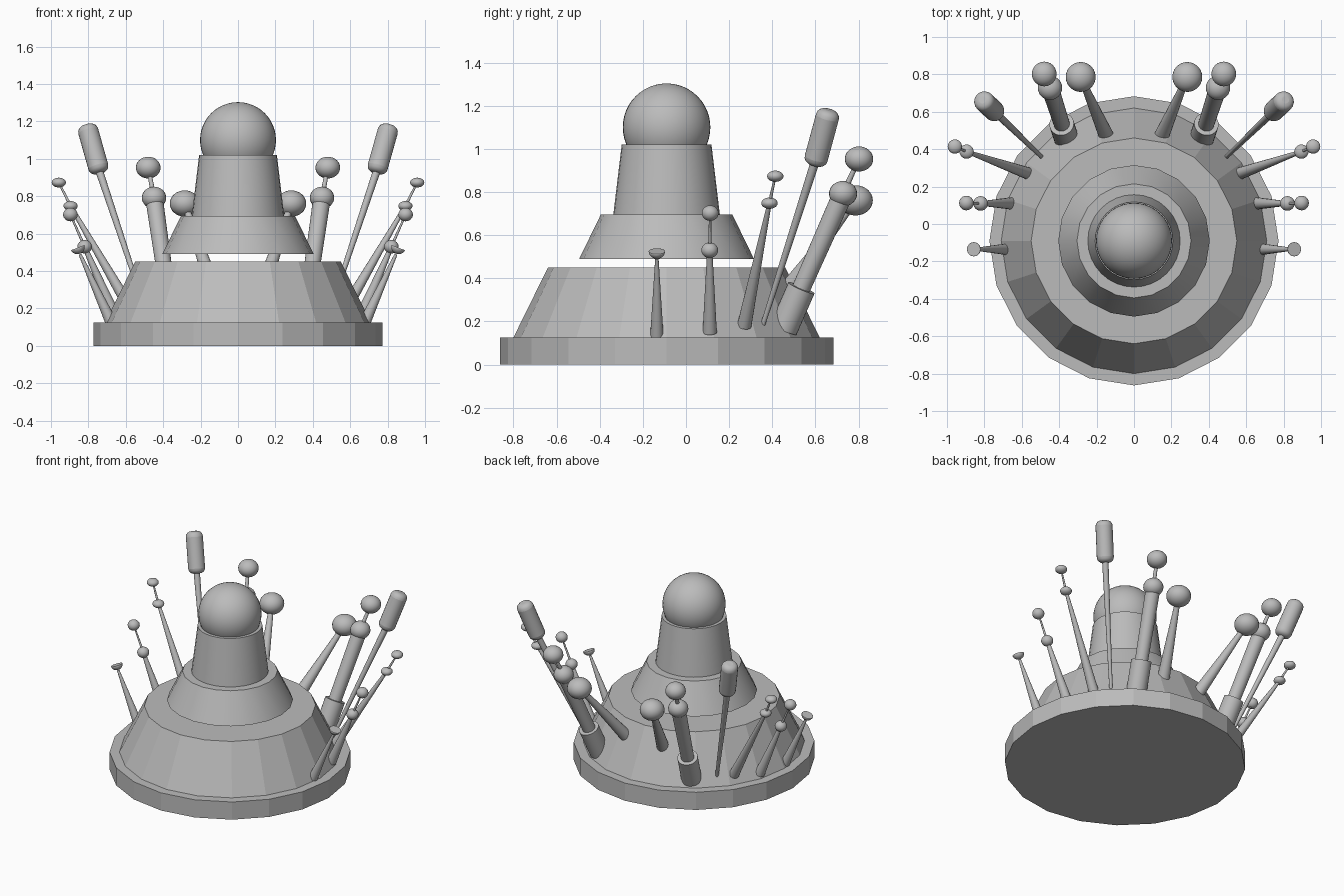
import bpy
import math
from mathutils import Vector

if "Cube" in bpy.data.objects:
    bpy.data.objects.remove(bpy.data.objects["Cube"], do_unlink=True)

grey = bpy.data.materials.new("plain_grey")
grey.use_nodes = True
COLOUR = (0.5, 0.5, 0.5, 1)
grey.diffuse_color = COLOUR
grey.node_tree.nodes["Principled BSDF"].inputs["Base Color"].default_value = COLOUR

AXIS_Y = -0.09


def finish(name, smooth=True):
    obj = bpy.context.object
    obj.name = name
    obj.data.materials.append(grey)
    if smooth:
        bpy.ops.object.shade_smooth_by_angle(angle=math.radians(35))
    return obj


def tier(name, r1, r2, z1, z2, sides, smooth=True):
    """Upright frustum on the body axis."""
    bpy.ops.mesh.primitive_cone_add(vertices=sides, radius1=r1, radius2=r2, depth=z2 - z1,
                                    location=(0, AXIS_Y, (z1 + z2) / 2))
    return finish(name, smooth)


def rod(name, start, end, r1, r2, sides=16):
    """Tapered rod between two points."""
    a, b = Vector(start), Vector(end)
    d = b - a
    bpy.ops.mesh.primitive_cone_add(vertices=sides, radius1=r1, radius2=r2, depth=d.length,
                                    location=(a + b) / 2,
                                    rotation=d.to_track_quat('Z', 'Y').to_euler())
    return finish(name)


def ball(name, centre, r, height=None):
    """Ball, optionally flattened to a given half height."""
    bpy.ops.mesh.primitive_uv_sphere_add(segments=24, ring_count=16, radius=r, location=centre)
    obj = finish(name)
    for v in obj.data.vertices:
        v.co.z *= (height or r) / r
    return obj


def cup(name, centre, direction, r):
    """Half ball with its flat face along the direction."""
    obj = ball(name, centre, r, r * 0.9)
    for v in obj.data.vertices:
        v.co.z = min(v.co.z, 0)
    obj.rotation_euler = Vector(direction).to_track_quat('Z', 'Y').to_euler()


# Stepped body
tier("base_disc", 0.773, 0.773, 0, 0.125, 20, smooth=False)
tier("lower_tier", 0.71, 0.55, 0.125, 0.45, 20, smooth=False)
tier("middle_tier", 0.405, 0.305, 0.49, 0.695, 20)
tier("neck", 0.247, 0.208, 0.695, 1.02, 32)
bpy.ops.mesh.primitive_uv_sphere_add(segments=40, ring_count=24, radius=0.203,
                                     location=(0, AXIS_Y, 1.1))
finish("dome_ball")

# Fan of stalks, repeated on both sides
for side, s in (("left", 1), ("right", -1)):

    def p(x, y, z):
        return (s * x, y, z)

    # Cup stalk
    rod(f"cup_stalk_{side}", p(0.68, -0.135, 0.13), p(0.845, -0.135, 0.49), 0.031, 0.008)
    cup(f"cup_{side}", p(0.857, -0.135, 0.525), p(0.38, 0, 1), 0.038)

    # Double round bead stalk
    low, high = p(0.82, 0.11, 0.53), p(0.896, 0.112, 0.702)
    rod(f"bead_stalk_{side}", p(0.655, 0.11, 0.15), low, 0.033, 0.012)
    rod(f"bead_pin_{side}", low, high, 0.008, 0.005)
    ball(f"lower_bead_{side}", low, 0.039, 0.036)
    ball(f"upper_bead_{side}", high, 0.039, 0.036)

    # Double flat bead stalk
    low, high = p(0.895, 0.387, 0.748), p(0.958, 0.414, 0.873)
    rod(f"flat_bead_stalk_{side}", p(0.565, 0.27, 0.18), low, 0.033, 0.01)
    rod(f"flat_bead_pin_{side}", low, high, 0.008, 0.005)
    ball(f"lower_flat_bead_{side}", low, 0.038, 0.026)
    ball(f"upper_flat_bead_{side}", high, 0.038, 0.026)

    # Paddle with a rounded grip
    rod(f"paddle_rod_{side}", p(0.49, 0.355, 0.18), p(0.75, 0.605, 0.96), 0.011, 0.021)
    grip = rod(f"paddle_grip_{side}", p(0.738, 0.595, 0.925), p(0.81, 0.664, 1.18),
               0.055, 0.055, 20)
    bevel = grip.modifiers.new("round_ends", 'BEVEL')
    bevel.width, bevel.segments = 0.035, 4
    bevel.limit_method, bevel.angle_limit = 'ANGLE', math.radians(40)

    # Thick post in a socket, with two stacked balls
    low, high = p(0.449, 0.728, 0.792), p(0.48, 0.802, 0.953)
    rod(f"post_socket_{side}", p(0.36, 0.452, 0.165), p(0.387, 0.535, 0.355), 0.066, 0.066, 24)
    rod(f"post_{side}", p(0.38, 0.515, 0.31), low, 0.042, 0.047, 24)
    rod(f"post_pin_{side}", low, high, 0.014, 0.01)
    ball(f"lower_post_ball_{side}", low, 0.065, 0.059)
    ball(f"upper_post_ball_{side}", high, 0.066, 0.058)

    # Short stalk with a large ball
    top = p(0.285, 0.786, 0.761)
    rod(f"ball_stalk_{side}", p(0.145, 0.465, 0.34), top, 0.041, 0.015)
    ball(f"stalk_ball_{side}", top, 0.08, 0.07)
